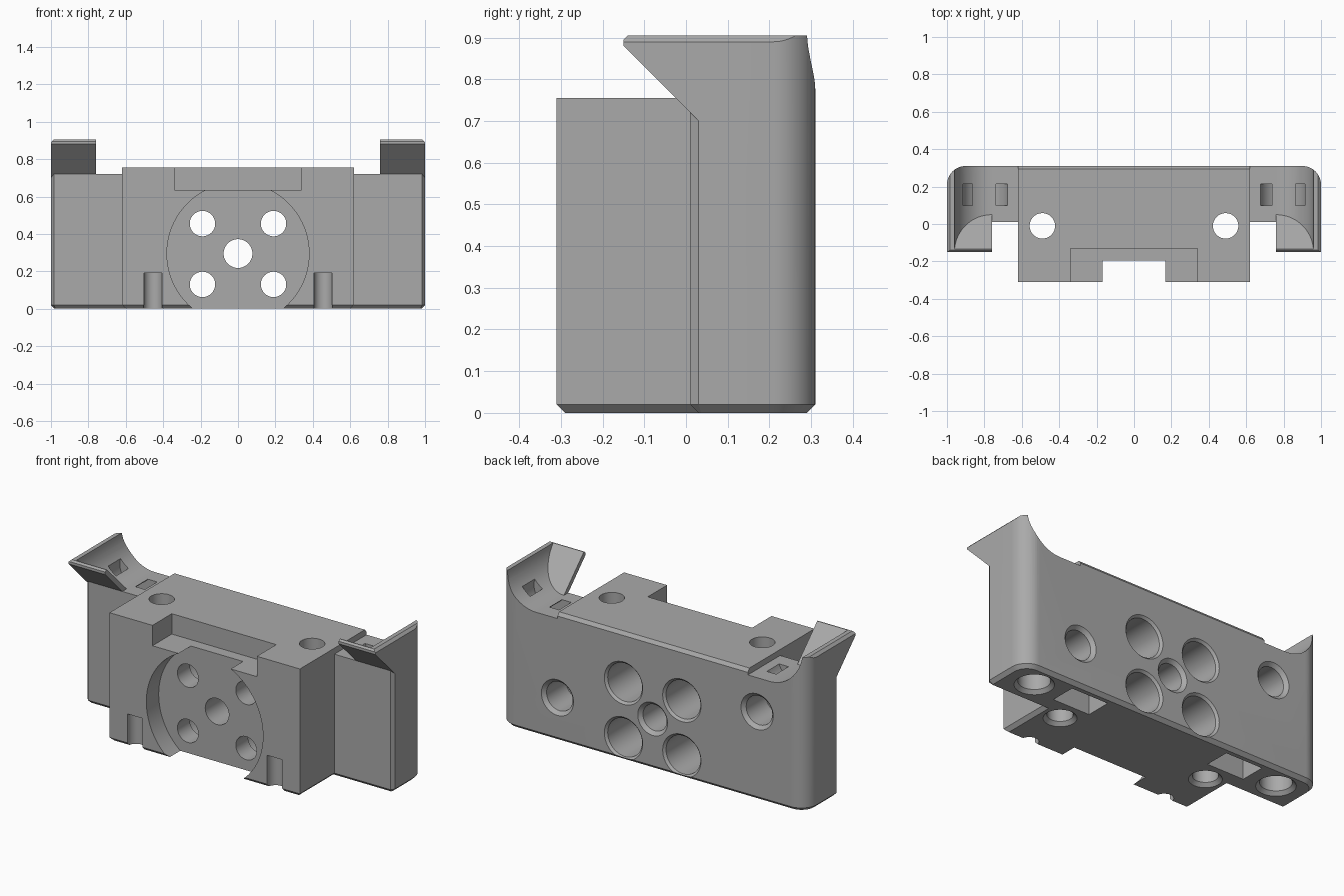
import bpy, bmesh
from math import sin, cos, pi
from mathutils import Vector

if "Cube" in bpy.data.objects:
    bpy.data.objects.remove(bpy.data.objects["Cube"])

grey = bpy.data.materials.new("matte grey")
grey.use_nodes = True
grey.diffuse_color = (0.4, 0.4, 0.4, 1)
grey.node_tree.nodes["Principled BSDF"].inputs["Base Color"].default_value = (0.4, 0.4, 0.4, 1)


def loft(name, rings, closed=False, chamfer=0):
    """Skin a list of point rings; cap the ends unless closed on itself."""
    bm = bmesh.new()
    vs = [[bm.verts.new(p) for p in ring] for ring in rings]
    n = len(vs[0])
    pairs = list(zip(vs, vs[1:])) + ([(vs[-1], vs[0])] if closed else [])
    for a, b in pairs:
        for i in range(n):
            j = (i + 1) % n
            bm.faces.new((a[i], a[j], b[j], b[i]))
    if not closed:
        bm.faces.new(vs[0])
        bm.faces.new(vs[-1])
    bmesh.ops.recalc_face_normals(bm, faces=bm.faces)
    if chamfer:
        low = [e for e in bm.edges if all(abs(v.co.z) < 1e-5 for v in e.verts)]
        bmesh.ops.bevel(bm, geom=low, offset=chamfer, segments=1, affect='EDGES')
    mesh = bpy.data.meshes.new(name)
    bm.to_mesh(mesh)
    bm.free()
    mesh.materials.append(grey)
    ob = bpy.data.objects.new(name, mesh)
    bpy.context.collection.objects.link(ob)
    return ob


def box(x0, x1, y0, y1, z0, z1):
    return loft("block", [[(x0, y0, z), (x1, y0, z), (x1, y1, z), (x0, y1, z)] for z in (z0, z1)])


def lathe(origin, axis, profile, closed=False, n=48):
    """Revolve (radius, distance) pairs about an axis."""
    d = Vector(axis)
    u = d.orthogonal().normalized()
    w = d.cross(u)
    o = Vector(origin)
    rings = [[o + d * t + (u * cos(2 * pi * i / n) + w * sin(2 * pi * i / n)) * r
              for i in range(n)] for r, t in profile]
    return loft("bore", rings, closed)


def combine(tool, operation='DIFFERENCE'):
    mod = body.modifiers.new("shape", 'BOOLEAN')
    mod.operation = operation
    mod.solver = 'EXACT'
    mod.object = tool
    bpy.context.view_layer.objects.active = body
    bpy.ops.object.modifier_apply(modifier=mod.name)
    bpy.data.objects.remove(tool)


def hole(origin, axis, r, depth, c, step=()):
    """Bore with a chamfered mouth, optionally stepping to a narrower bore."""
    combine(lathe(origin, axis, [(r + c + 0.02, -0.02), (r, c), (r, depth), *step]))


# Body: T-shaped footprint with rounded rear corners and chamfered base
half = [(0.62, -0.31), (0.62, 0.01), (0.985, 0.01), (1, 0.03)]
half += [(0.9 + 0.1 * cos(a * pi / 24), 0.21 + 0.1 * sin(a * pi / 24)) for a in range(13)]
plan = half + [(-x, y) for x, y in reversed(half)]
body = loft("mount_body", [[(x, y, z) for x, y in plan] for z in (0, 0.905)], chamfer=0.02)

# Centre block top and its rear edge chamfer
combine(box(-0.62, 0.62, -0.5, 0.5, 0.755, 1))
combine(loft("edge", [[(x, 0.295, 0.76), (x, 0.295, 0.755), (x, 0.31, 0.735),
                       (x, 0.33, 0.735), (x, 0.33, 0.76)] for x in (-0.62, 0.62)]))

# Ears: overhanging front lip, then a concave scoop leaving a thin outer wall
lip = [(0.06, 0.67), (-0.15, 0.88), (-0.15, 0.895), (-0.14, 0.905), (0.06, 0.905)]
scoop = [(0.76 + 0.2 * sin(a * pi / 40), 0.92 - 0.2 * cos(a * pi / 40)) for a in range(21)]
scoop = [(0.7, 0.72)] + scoop + [(0.96, 1), (0.7, 1)]
for s in (-1, 1):
    combine(loft("lip", [[(s * x, y, z) for y, z in lip] for x in (0.76, 1)]), 'UNION')
    combine(loft("scoop", [[(s * x, 0.77 - z, z) for x, z in scoop],
                           [(s * x, 0.6, z) for x, z in scoop]]))
    combine(box(*sorted((s * 0.62, s * 0.76)), -0.4, 0.5, 0.72, 1))
    combine(loft("rim", [[(s * x, y, z) for x, z in ((1.02, 0.87), (1.02, 0.925), (0.965, 0.925))]
                         for y in (-0.5, 0.5)]))
    # Curved tie channel through the wing top
    combine(lathe((s * 0.795, 0.1, 0.76), (0, 1, 0),
                  [(0.125, 0), (0.125, 0.115), (0.07, 0.115), (0.07, 0)], True))

# Round front pocket and top notch
combine(lathe((0, -0.5, 0.295), (0, 1, 0), [(0.38, 0), (0.38, 0.305)], n=96))
combine(box(-0.34, 0.34, -0.5, -0.13, 0.635, 1))

# Horizontal bores from the rear
hole((0, 0.31, 0.295), (0, -1, 0), 0.077, 0.56, 0.02)
for s in (-1, 1):
    for z in (0.13, 0.455):
        hole((s * 0.19, 0.31, z), (0, -1, 0), 0.112, 0.39, 0.013, [(0.068, 0.39), (0.068, 0.56)])
for x, z in ((0.62, 0.255), (-0.68, 0.52)):
    hole((x, 0.31, z), (0, -1, 0), 0.085, 0.2, 0.02)

# Vertical bores, underside slots and front grooves
for s in (-1, 1):
    hole((s * 0.49, -0.01, 0), (0, 0, 1), 0.068, 0.9, 0.02)
    hole((s * 0.815, 0.17, 0), (0, 0, 1), 0.085, 0.3, 0.02)
    combine(box(*sorted((s * 0.4, s * 0.64)), 0.115, 0.265, -0.1, 0.15))
    combine(lathe((s * 0.455, -0.3, -0.1), (0, 0, 1), [(0.05, 0), (0.05, 0.29)]))

# Smooth the curved walls, keep edges sharp
bpy.ops.object.select_all(action='DESELECT')
body.select_set(True)
bpy.context.view_layer.objects.active = body
bpy.ops.object.shade_smooth_by_angle(angle=0.4)
